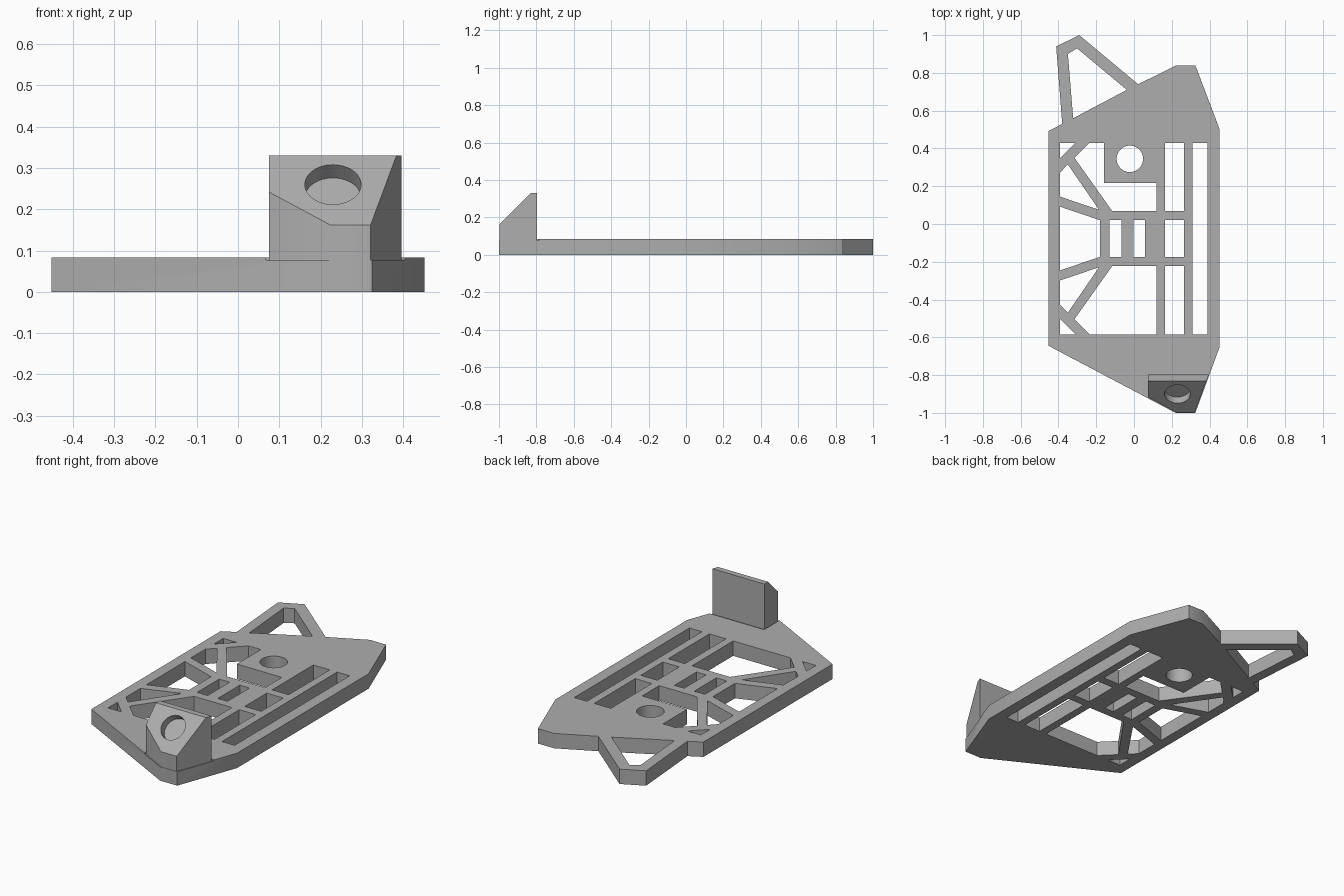
import bpy, bmesh, math
from mathutils import Matrix, Vector

cube = bpy.data.objects.get("Cube")
if cube:
    bpy.data.objects.remove(cube, do_unlink=True)

grey = bpy.data.materials.new("matte_grey")
grey.use_nodes = True
colour = (0.42, 0.42, 0.42, 1)
grey.diffuse_color = colour
grey.node_tree.nodes["Principled BSDF"].inputs["Base Color"].default_value = colour

THICK = 0.083       # plate thickness
SEAT = 0.077        # floor of the shallow seat under the block
MID = -0.077        # mirror line of the cut-out pattern


def make_object(name, bm):
    bmesh.ops.recalc_face_normals(bm, faces=bm.faces)
    mesh = bpy.data.meshes.new(name)
    bm.to_mesh(mesh)
    bm.free()
    mesh.materials.append(grey)
    obj = bpy.data.objects.new(name, mesh)
    bpy.context.collection.objects.link(obj)
    return obj


def prism(loops, z0, z1):
    """Extrude an outline (first loop) with any holes (other loops)."""
    bm = bmesh.new()
    edges = []
    for loop in loops:
        verts = [bm.verts.new((x, y, z0)) for x, y in loop]
        edges += [bm.edges.new((a, b)) for a, b in zip(verts, verts[1:] + verts[:1])]
    bmesh.ops.triangle_fill(bm, edges=edges, use_beauty=True)
    bmesh.ops.dissolve_limit(bm, angle_limit=0.01, verts=bm.verts, edges=bm.edges)
    out = bmesh.ops.extrude_face_region(bm, geom=bm.faces[:])
    top = [g for g in out["geom"] if isinstance(g, bmesh.types.BMVert)]
    bmesh.ops.translate(bm, verts=top, vec=(0, 0, z1 - z0))
    return bm


def rect(x0, x1, y0, y1):
    return [(x0, y0), (x1, y0), (x1, y1), (x0, y1)]


def flip(loop):
    return [(x, 2 * MID - y) for x, y in loop]


def select_only(obj):
    bpy.ops.object.select_all(action="DESELECT")
    obj.select_set(True)
    bpy.context.view_layer.objects.active = obj


def cut(obj, cutter):
    select_only(obj)
    mod = obj.modifiers.new("cut", "BOOLEAN")
    mod.operation, mod.solver, mod.object = "DIFFERENCE", "EXACT", cutter
    bpy.ops.object.modifier_apply(modifier=mod.name)
    bpy.data.objects.remove(cutter, do_unlink=True)


def smooth(obj):
    select_only(obj)
    bpy.ops.object.shade_smooth_by_angle(angle=math.radians(30))


# Plate outline, including the loop at the back
outline = [(-0.452, -0.645), (0.22, -1), (0.325, -1), (0.452, -0.655), (0.452, 0.505),
           (0.325, 0.84), (0.225, 0.84), (0.022, 0.74), (-0.29, 1), (-0.412, 0.94),
           (-0.38, 0.53), (-0.452, 0.492)]
loop_hole = [(-0.35, 0.9), (-0.302, 0.93), (-0.038, 0.71), (-0.322, 0.56)]

# Cut-outs that repeat on both sides of the mid line
corner_hole = [(-0.392, 0.43), (-0.31, 0.43), (-0.392, 0.347)]
side_hole = [(-0.35, 0.315), (-0.392, 0.272), (-0.392, 0.145), (-0.185, 0.075)]
inner_slot = rect(0.163, 0.265, 0.068, 0.43)
paired = [corner_hole, side_hole, inner_slot]
paired += [flip(h) for h in paired]

# Cut-outs that occur once
back_window = [(-0.235, 0.43), (-0.16, 0.43), (-0.16, 0.218), (0.118, 0.218),
               (0.118, 0.068), (-0.115, 0.068), (-0.315, 0.35)]
front_window = flip([(-0.235, 0.43), (0.118, 0.43), (0.118, 0.068), (-0.115, 0.068),
                     (-0.315, 0.35)])
side_window = [(-0.392, 0.092), (-0.18, 0.02), (-0.18, -0.174), (-0.392, -0.246)]
long_slot = rect(0.31, 0.388, -0.584, 0.43)
middle_slots = [rect(a, b, -0.174, 0.02)
                for a, b in ((-0.13, -0.065), (-0.003, 0.057), (0.163, 0.265))]
steps = [2 * math.pi * i / 48 for i in range(48)]
round_hole = [(-0.022 + 0.07 * math.cos(a), 0.345 + 0.07 * math.sin(a)) for a in steps]

plate = make_object("base_plate", prism(
    [outline, loop_hole, *paired, back_window, front_window, side_window, long_slot,
     *middle_slots, round_hole], 0, THICK))

# Shallow seat that the block stands in
cut(plate, make_object("seat_cutter", prism([rect(0.068, 0.6, -1.2, -0.785)], SEAT, 0.2)))
smooth(plate)

# Block with a sloping front
bm = prism([[(0.075, -0.797), (0.396, -0.797), (0.321, -0.998), (0.224, -0.998),
             (0.075, -0.918)]], SEAT, 0.33)
cut_faces = bmesh.ops.bisect_plane(
    bm, geom=bm.verts[:] + bm.edges[:] + bm.faces[:], plane_co=(0, -0.83, 0.33),
    plane_no=(0, -1, 1), clear_outer=True)["geom_cut"]
bmesh.ops.holes_fill(bm, edges=[g for g in cut_faces if isinstance(g, bmesh.types.BMEdge)])
block = make_object("sloped_block", bm)

# Blind round socket, square to the slope
bm = bmesh.new()
centre = Vector((0.23, -0.9, 0.26))
bmesh.ops.create_cone(
    bm, cap_ends=True, segments=48, radius1=0.068, radius2=0.068, depth=0.09,
    matrix=Matrix.Translation(centre) @ Matrix.Rotation(math.radians(45), 4, "X"))
cut(block, make_object("socket_cutter", bm))
smooth(block)
